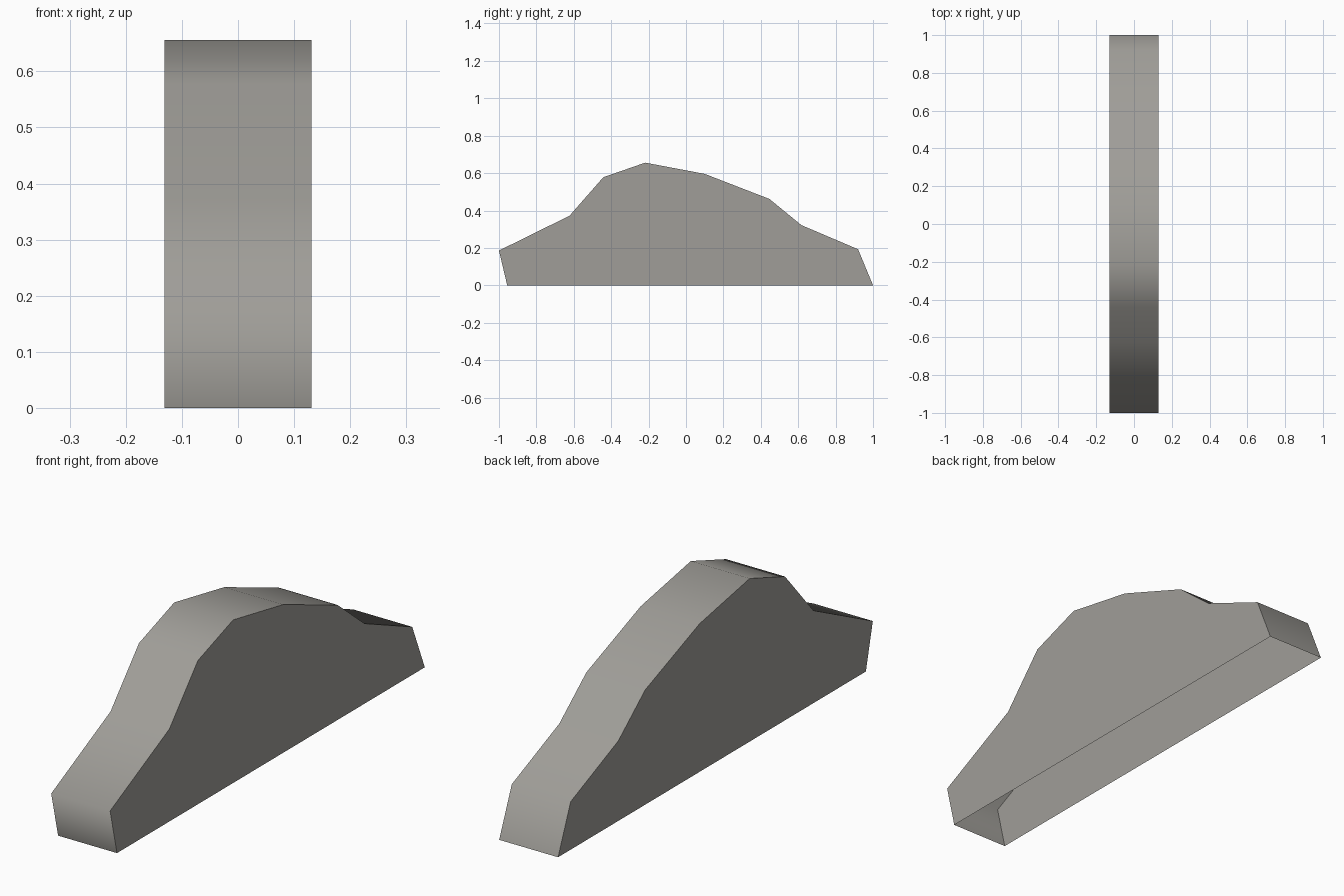
import bpy, bmesh, math

if "Cube" in bpy.data.objects:
    bpy.data.objects.remove(bpy.data.objects["Cube"])

# Warm grey stone colour
grey = bpy.data.materials.new("warm grey")
grey.diffuse_color = (0.35, 0.34, 0.315, 1)
grey.use_nodes = True
grey.node_tree.nodes["Principled BSDF"].inputs["Base Color"].default_value = grey.diffuse_color

# Side outline (y, z); the shell is open underneath
profile = [(-0.956, 0), (-1, 0.186), (-0.623, 0.372), (-0.442, 0.578),
           (-0.218, 0.656), (0.10, 0.596), (0.446, 0.462),
           (0.617, 0.322), (0.92, 0.193), (1, 0)]
half_width = 0.131

bm = bmesh.new()
left = [bm.verts.new((-half_width, y, z)) for y, z in profile]
right = [bm.verts.new((half_width, y, z)) for y, z in profile]

# Flat side walls
bm.faces.new(left)
bm.faces.new(right[::-1])

# Strip over both ends and the top
for i in range(len(profile) - 1):
    bm.faces.new((left[i + 1], left[i], right[i], right[i + 1]))

mesh = bpy.data.meshes.new("humped_shell")
bm.to_mesh(mesh)
bm.free()
mesh.materials.append(grey)
shell = bpy.data.objects.new("humped_shell", mesh)
bpy.context.collection.objects.link(shell)

# Smooth along the strip, crisp at the side walls
bpy.context.view_layer.objects.active = shell
shell.select_set(True)
bpy.ops.object.shade_smooth_by_angle(angle=math.radians(85))
